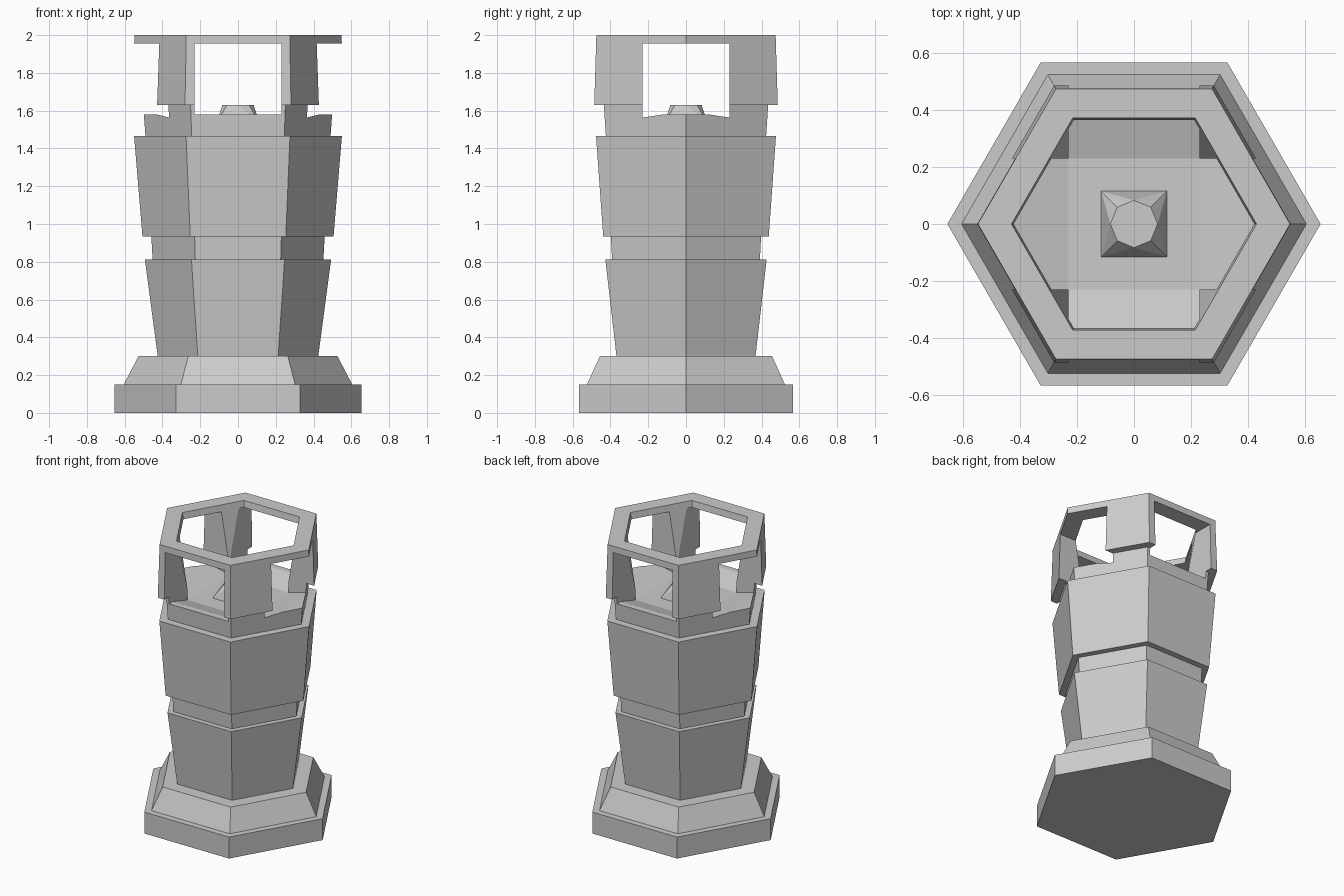
import bpy, bmesh
from math import cos, sin, tau

if "Cube" in bpy.data.objects:
    bpy.data.objects.remove(bpy.data.objects["Cube"])


def finish(name, bm):
    bmesh.ops.recalc_face_normals(bm, faces=bm.faces)
    me = bpy.data.meshes.new(name)
    bm.to_mesh(me)
    bm.free()
    ob = bpy.data.objects.new(name, me)
    bpy.context.collection.objects.link(ob)
    return ob


def hex_stack(name, profile):
    """Solid of hexagonal rings from (radius, z) pairs."""
    bm = bmesh.new()
    rings = [[bm.verts.new((r * cos(i * tau / 6), r * sin(i * tau / 6), z))
              for i in range(6)] for r, z in profile]
    for a, b in zip(rings, rings[1:]):
        for i in range(6):
            j = (i + 1) % 6
            bm.faces.new((a[i], a[j], b[j], b[i]))
    bm.faces.new(rings[0])
    bm.faces.new(rings[-1])
    return finish(name, bm)


def window_cutter(name, sill, along_x):
    """Window slot through the crown with a shallow dished floor."""
    prof = [(-1, 1.58), (-sill, 1.58), (-.23, 1.53), (.23, 1.53),
            (sill, 1.58), (1, 1.58), (1, 1.955), (-1, 1.955)]
    bm = bmesh.new()
    ends = [[bm.verts.new((u, w, z) if along_x else (w, u, z))
             for u, z in prof] for w in (-.23, .23)]
    for e in ends:
        bm.faces.new(e)
    for i in range(len(prof)):
        j = (i + 1) % len(prof)
        bm.faces.new((ends[0][i], ends[0][j], ends[1][j], ends[1][i]))
    return finish(name, bm)


def cut(ob, cutter):
    cutter.hide_render = True
    mod = ob.modifiers.new("cut", 'BOOLEAN')
    mod.operation = 'DIFFERENCE'
    mod.solver = 'EXACT'
    mod.object = cutter
    bpy.context.view_layer.objects.active = ob
    bpy.ops.object.modifier_apply(modifier=mod.name)
    bpy.data.objects.remove(cutter)


# Tower: plinth, two tapered drums, neck, collar and crown in one stack
tower = hex_stack("tower", [
    (.655, 0), (.655, .15), (.605, .15), (.527, .30),
    (.425, .30), (.493, .812), (.452, .812), (.459, .935),
    (.506, .935), (.55, 1.465), (.49, 1.465), (.502, 1.63),
    (.561, 1.63), (.548, 2.0)])

# Tapered bore, then the crossing windows that leave four posts
cut(tower, hex_stack("bore_cutter", [(.357, 1.57), (.43, 2.0), (.432, 2.02)]))
cut(tower, window_cutter("side_window_cutter", .43, True))
cut(tower, window_cutter("front_window_cutter", .39, False))

# Finial: square base rising to an octagonal top
bm = bmesh.new()
h, r = .115, .083
base = [bm.verts.new((h * x, h * y, 1.53)) for x, y in ((1, 1), (-1, 1), (-1, -1), (1, -1))]
top = [bm.verts.new((r * cos(i * tau / 8), r * sin(i * tau / 8), 1.63)) for i in range(8)]
bm.faces.new(top)
for i in range(4):
    a, b, c = top[2 * i], top[2 * i + 1], top[(2 * i + 2) % 8]
    bm.faces.new((base[i], b, a))
    bm.faces.new((base[i], c, b))
    bm.faces.new((base[i - 1], base[i], a))
finial = finish("finial", bm)
